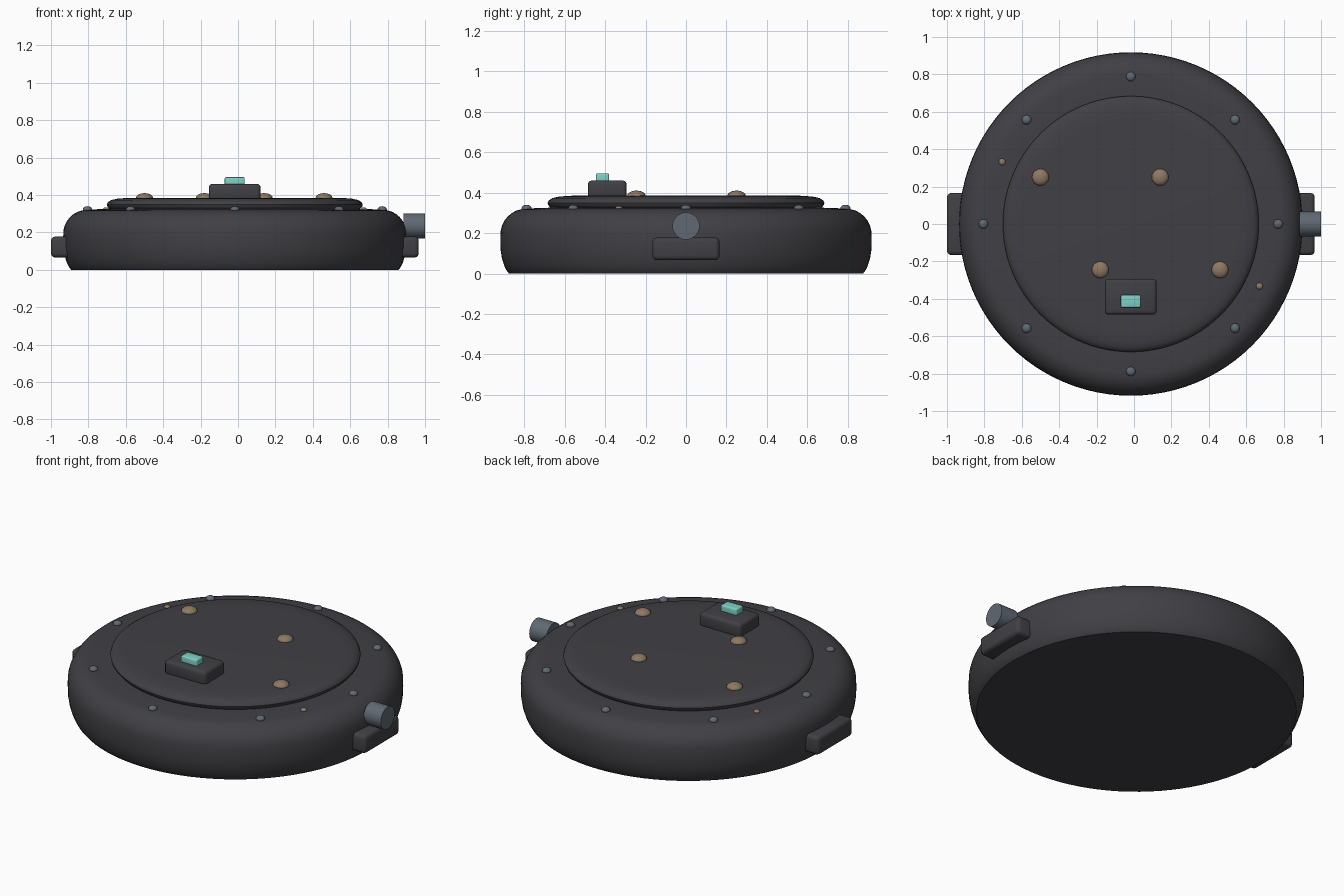
import bpy, math

if "Cube" in bpy.data.objects:
    bpy.data.objects.remove(bpy.data.objects["Cube"])

CX = -0.017  # axis of the round body


def material(name, rgb):
    m = bpy.data.materials.new(name)
    m.diffuse_color = (*rgb, 1)
    m.use_nodes = True
    m.node_tree.nodes["Principled BSDF"].inputs["Base Color"].default_value = m.diffuse_color
    return m


DARK = material("charcoal", (0.052, 0.050, 0.058))
STEEL = material("blue grey steel", (0.115, 0.14, 0.17))
BRONZE = material("bronze", (0.27, 0.19, 0.125))
TEAL = material("teal light", (0.21, 0.63, 0.56))


def finish(ob, name, mat, angle=35):
    ob.name = name
    ob.data.materials.clear()
    ob.data.materials.append(mat)
    bpy.ops.object.select_all(action='DESELECT')
    ob.select_set(True)
    bpy.context.view_layer.objects.active = ob
    bpy.ops.object.shade_smooth_by_angle(angle=math.radians(angle))
    return ob


def lathe(name, profile, mat, n=96):
    """Closed solid of revolution from (radius, z) points."""
    verts, faces = [], []
    for r, z in profile:
        for i in range(n):
            a = 2 * math.pi * i / n
            verts.append((CX + r * math.cos(a), r * math.sin(a), z))
    for k in range(len(profile) - 1):
        for i in range(n):
            j = (i + 1) % n
            faces.append((k * n + i, k * n + j, (k + 1) * n + j, (k + 1) * n + i))
    faces.append(tuple(reversed(range(n))))
    faces.append(tuple(range((len(profile) - 1) * n, len(profile) * n)))
    me = bpy.data.meshes.new(name)
    me.from_pydata(verts, [], faces)
    ob = bpy.data.objects.new(name, me)
    bpy.context.collection.objects.link(ob)
    return finish(ob, name, mat)


def box(name, lo, hi, mat, bevel):
    centre = [(a + b) / 2 for a, b in zip(lo, hi)]
    bpy.ops.mesh.primitive_cube_add(size=1, location=centre)
    ob = bpy.context.object
    ob.scale = [b - a for a, b in zip(lo, hi)]
    bpy.ops.object.transform_apply(location=False, rotation=False, scale=True)
    mod = ob.modifiers.new("rounded edges", 'BEVEL')
    mod.width, mod.segments = bevel, 3
    bpy.ops.object.modifier_apply(modifier=mod.name)
    return finish(ob, name, mat)


def stud(name, x, y, z, r, h, mat):
    bpy.ops.mesh.primitive_uv_sphere_add(segments=20, ring_count=12, radius=1, location=(x, y, z))
    ob = bpy.context.object
    ob.scale = (r, r, h)
    bpy.ops.object.transform_apply(location=False, rotation=False, scale=True)
    return finish(ob, name, mat, 60)


# Round body with soft shoulders
body = [(0.875, 0.0), (0.885, 0.012), (0.897, 0.035), (0.910, 0.075), (0.917, 0.12), (0.918, 0.17)]
for i in range(1, 9):
    a = math.pi / 2 * i / 8
    body.append((0.793 + 0.125 * math.cos(a), 0.19 + 0.13 * math.sin(a)))
body += [(0.72, 0.325), (0.60, 0.326)]
lathe("body", body, DARK)

# Raised lid
lathe("lid", [(0.655, 0.318), (0.672, 0.328), (0.682, 0.340), (0.684, 0.350), (0.678, 0.362),
              (0.660, 0.373), (0.625, 0.381), (0.56, 0.385)], DARK)

# Rim rivets
for i in range(8):
    a = math.pi / 4 * i
    stud(f"rim_rivet_{i + 1}", CX + 0.788 * math.cos(a), 0.788 * math.sin(a), 0.322, 0.025, 0.018, STEEL)

# Bronze studs on the lid, small ones on the rim
for i, (x, y) in enumerate([(-0.50, 0.25), (0.14, 0.25), (-0.18, -0.245), (0.46, -0.245)]):
    stud(f"lid_stud_{i + 1}", x, y, 0.385, 0.045, 0.025, BRONZE)
for i, s in enumerate((1, -1)):
    stud(f"small_stud_{i + 1}", CX - 0.688 * s, 0.332 * s, 0.323, 0.018, 0.011, BRONZE)

# Switch block and its light
box("switch_block", (-0.156, -0.485, 0.37), (0.121, -0.293, 0.46), DARK, 0.02)
box("switch_light", (-0.071, -0.446, 0.445), (0.036, -0.38, 0.495), TEAL, 0.007)

# Side lugs
for name, s in (("left_lug", -1), ("right_lug", 1)):
    x0, x1 = sorted((CX + s * 0.82, CX + s * 0.983))
    box(name, (x0, -0.166, 0.066), (x1, 0.166, 0.178), DARK, 0.022)

# Side knob
bpy.ops.mesh.primitive_cylinder_add(vertices=32, radius=0.067, depth=0.115,
                                    location=(0.9425, 0, 0.235), rotation=(0, math.pi / 2, 0))
finish(bpy.context.object, "side_knob", STEEL)
